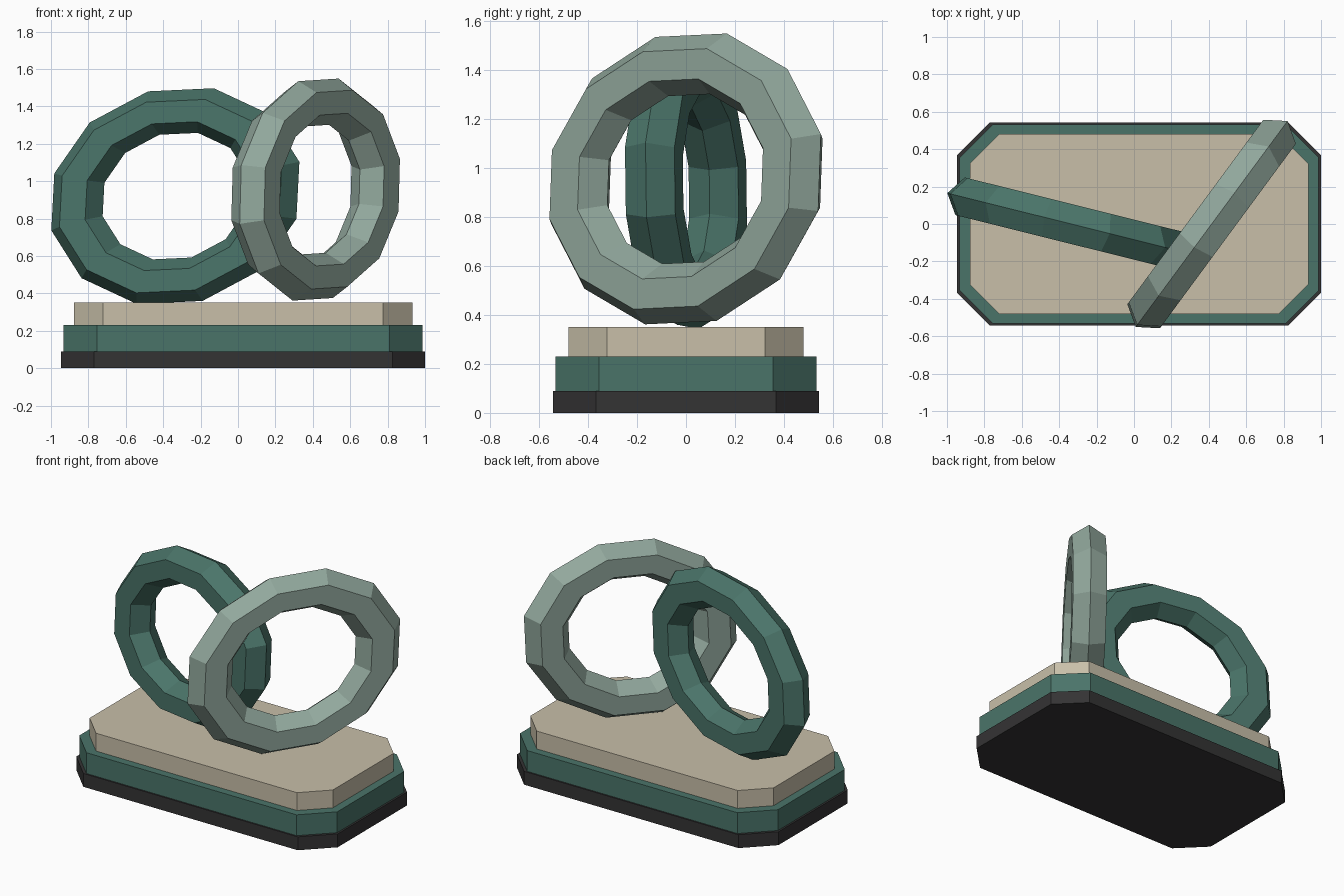
import bpy
import bmesh
from math import radians
from mathutils import Matrix

cube = bpy.data.objects.get("Cube")
if cube:
    bpy.data.objects.remove(cube, do_unlink=True)


def make_material(name, srgb):
    linear = [((c / 255 + 0.055) / 1.055) ** 2.4 for c in srgb]
    mat = bpy.data.materials.new(name)
    mat.use_nodes = True
    mat.diffuse_color = (*linear, 1)
    mat.node_tree.nodes["Principled BSDF"].inputs["Base Color"].default_value = (*linear, 1)
    return mat


charcoal = make_material("charcoal", (52, 51, 52))
deep_green = make_material("deep green", (74, 116, 105))
pale_green = make_material("pale green", (146, 168, 157))
sand = make_material("sand", (200, 191, 169))


def plate(name, half_x, half_y, cut, bottom, top, mat):
    """Rectangular slab with its four upright corners cut off."""
    corner = [(half_x, half_y - cut), (half_x - cut, half_y)]
    right_back = corner
    left_back = [(-x, y) for x, y in reversed(corner)]
    left_front = [(-x, -y) for x, y in corner]
    right_front = [(x, -y) for x, y in reversed(corner)]
    outline = right_back + left_back + left_front + right_front
    bm = bmesh.new()
    face = bm.faces.new([bm.verts.new((x, y, bottom)) for x, y in outline])
    extruded = bmesh.ops.extrude_face_region(bm, geom=[face], use_keep_orig=True)
    verts = [v for v in extruded["geom"] if isinstance(v, bmesh.types.BMVert)]
    bmesh.ops.translate(bm, verts=verts, vec=(0, 0, top - bottom))
    bmesh.ops.recalc_face_normals(bm, faces=bm.faces)
    mesh = bpy.data.meshes.new(name)
    bm.to_mesh(mesh)
    bm.free()
    mesh.materials.append(mat)
    obj = bpy.data.objects.new(name, mesh)
    obj.location.x = 0.027
    bpy.context.collection.objects.link(obj)


def ring(name, center, yaw, major, minor, stretch, mat):
    """Upright faceted oval ring, rolled slightly within its own plane."""
    bpy.ops.mesh.primitive_torus_add(major_segments=12, minor_segments=6,
                                     major_radius=major, minor_radius=minor)
    obj = bpy.context.object
    obj.name = name
    obj.data.materials.append(mat)
    obj.matrix_world = (Matrix.Translation(center)
                        @ Matrix.Rotation(radians(yaw), 4, "Z")
                        @ Matrix.Rotation(radians(90), 4, "X")
                        @ Matrix.Rotation(radians(15), 4, "Z")
                        @ Matrix.Diagonal((stretch, 1, 1, 1)))


# Stepped base
plate("base_plate", 0.973, 0.543, 0.175, 0, 0.09, charcoal)
plate("middle_plate", 0.96, 0.533, 0.178, 0.09, 0.23, deep_green)
plate("top_plate", 0.905, 0.48, 0.157, 0.23, 0.35, sand)

# Interlocked rings
ring("dark_ring", (-0.335, 0, 0.92), -14, 0.46, 0.12, 1.22, deep_green)
ring("pale_ring", (0.415, 0, 0.955), 53.6, 0.475, 0.125, 1.18, pale_green)
